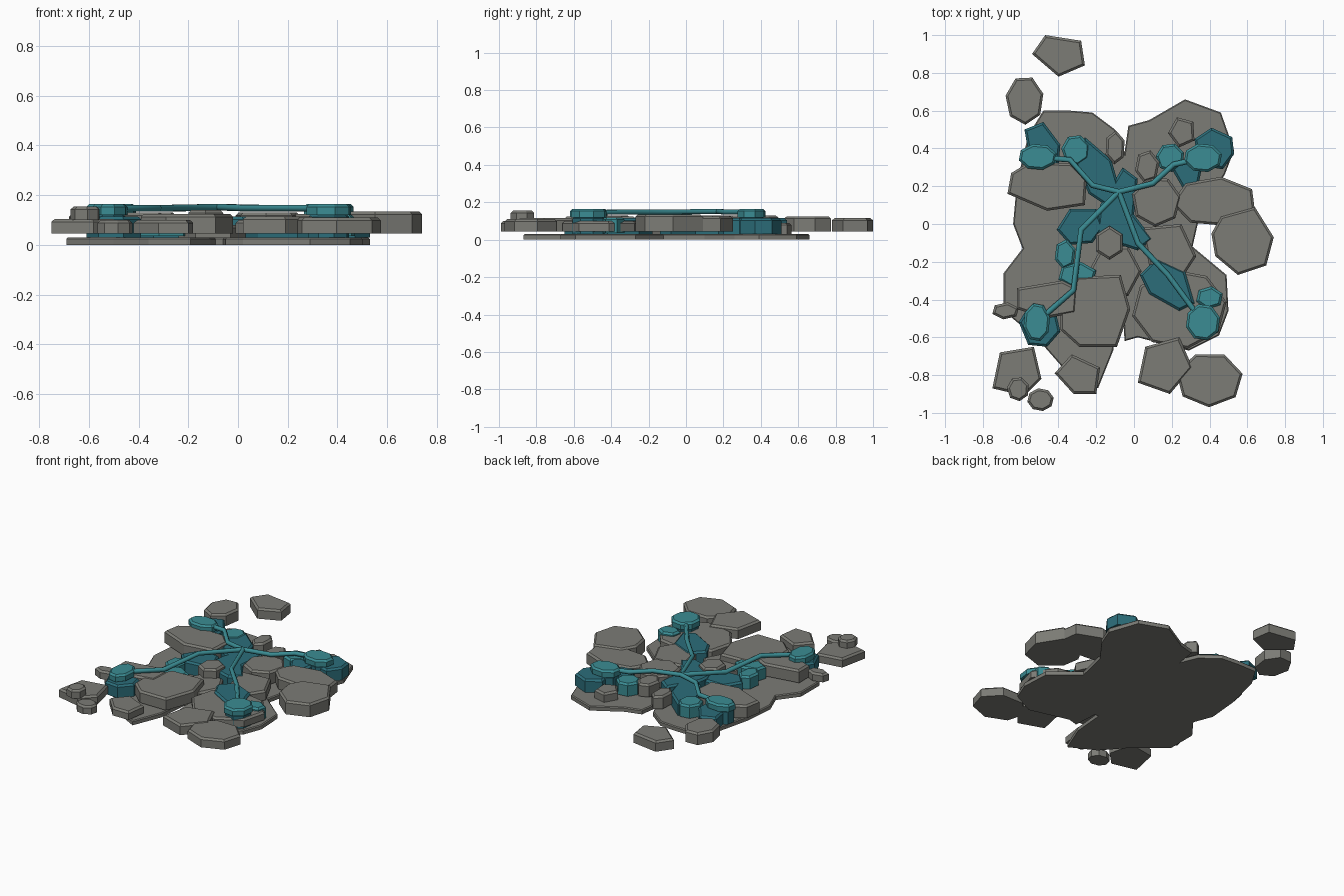
import bpy, bmesh, math


def material(name, rgb):
    m = bpy.data.materials.new(name)
    m.diffuse_color = (*rgb, 1)
    return m


STONE = material("grey stone", (0.2, 0.2, 0.18))
DARK = material("deep teal crystal", (0.025, 0.155, 0.195))
LIGHT = material("bright teal crystal", (0.043, 0.262, 0.292))


def slab(name, outline, z0, z1, mat, bevel=0.012):
    """Extrude a flat outline upward and chamfer its rim."""
    bm = bmesh.new()
    face = bm.faces.new([bm.verts.new((x, y, z0)) for x, y in outline])
    face.normal_update()
    if face.normal.z < 0:
        face.normal_flip()
    up = bmesh.ops.extrude_face_region(bm, geom=[face])
    top = [v for v in up["geom"] if isinstance(v, bmesh.types.BMVert)]
    bmesh.ops.translate(bm, verts=top, vec=(0, 0, z1 - z0))
    bmesh.ops.recalc_face_normals(bm, faces=bm.faces)
    rim = [e for e in bm.edges if all(abs(v.co.z - z1) < 1e-5 for v in e.verts)]
    bmesh.ops.bevel(bm, geom=rim, offset=bevel, segments=1, affect='EDGES')
    me = bpy.data.meshes.new(name)
    bm.to_mesh(me)
    bm.free()
    me.materials.append(mat)
    ob = bpy.data.objects.new(name, me)
    bpy.context.collection.objects.link(ob)
    return ob


def chunk(name, cx, cy, rx, ry, sides, turn, z0, z1, mat=STONE):
    """A polygon slab stretched to fill the given half-widths."""
    a = [math.radians(turn) + math.tau * i / sides for i in range(sides)]
    xs, ys = [math.cos(t) for t in a], [math.sin(t) for t in a]

    def fit(v, c, r):
        lo, hi = min(v), max(v)
        return [c + r * (2 * (k - lo) / (hi - lo) - 1) for k in v]
    slab(name, list(zip(fit(xs, cx, rx), fit(ys, cy, ry))), z0, z1, mat)


def vein(name, points, radius=0.015):
    """A raised tube along a path."""
    cu = bpy.data.curves.new(name, 'CURVE')
    cu.dimensions = '3D'
    cu.bevel_depth, cu.bevel_resolution, cu.use_fill_caps = radius, 1, True
    sp = cu.splines.new('POLY')
    sp.points.add(len(points) - 1)
    for p, co in zip(sp.points, points):
        p.co = (*co, 1)
    cu.materials.append(LIGHT)
    bpy.context.collection.objects.link(bpy.data.objects.new(name, cu))


# Thin ground plate with notches front and back
slab("base_plate", [
    (-0.48, 0.60), (-0.34, 0.60), (-0.22, 0.59), (-0.10, 0.50), (-0.05, 0.38),
    (-0.03, 0.52), (0.08, 0.55), (0.27, 0.66), (0.46, 0.59), (0.53, 0.39),
    (0.48, 0.26), (0.36, 0.10), (0.31, -0.12), (0.49, -0.27), (0.50, -0.46),
    (0.45, -0.59), (0.29, -0.67), (0.02, -0.60), (-0.05, -0.62), (-0.06, -0.45),
    (-0.09, -0.45), (-0.11, -0.67), (-0.19, -0.87), (-0.36, -0.78),
    (-0.50, -0.62), (-0.69, -0.46), (-0.69, -0.26), (-0.59, -0.13),
    (-0.64, 0.0), (-0.62, 0.22), (-0.56, 0.47)], 0.0, 0.03, STONE, 0.006)

# Irregular large paving stones
slab("far_stone", [(-0.47, 1.0), (-0.28, 0.97), (-0.26, 0.84), (-0.40, 0.78),
                   (-0.54, 0.90)], 0.045, 0.115, STONE)
slab("left_stone", [(-0.65, 0.27), (-0.55, 0.33), (-0.33, 0.32), (-0.25, 0.24),
                    (-0.26, 0.10), (-0.46, 0.07), (-0.67, 0.16)], 0.045, 0.13, STONE)
slab("right_outer_stone", [(0.41, -0.05), (0.46, 0.04), (0.64, 0.09), (0.74, -0.07),
                           (0.70, -0.22), (0.55, -0.27), (0.43, -0.17)], 0.045, 0.135, STONE)
slab("front_middle_stone", [(-0.39, -0.44), (-0.30, -0.28), (-0.07, -0.27), (-0.02, -0.45),
                            (-0.09, -0.65), (-0.29, -0.65), (-0.39, -0.56)], 0.045, 0.125, STONE)
slab("front_left_stone", [(-0.62, -0.34), (-0.38, -0.30), (-0.30, -0.34), (-0.31, -0.47),
                          (-0.47, -0.50), (-0.62, -0.45)], 0.045, 0.13, STONE)
slab("front_inner_stone", [(0.02, -0.84), (0.06, -0.65), (0.24, -0.60), (0.31, -0.76),
                           (0.19, -0.90)], 0.045, 0.115, STONE)
slab("front_tip_stone", [(-0.42, -0.79), (-0.33, -0.69), (-0.18, -0.76), (-0.20, -0.90),
                         (-0.32, -0.90)], 0.045, 0.10, STONE)
slab("corner_stone", [(-0.75, -0.87), (-0.71, -0.68), (-0.53, -0.65), (-0.49, -0.82),
                      (-0.58, -0.91)], 0.045, 0.105, STONE)
slab("centre_right_stone", [(0.04, -0.02), (0.25, 0.0), (0.33, -0.17), (0.24, -0.31),
                            (0.08, -0.22)], 0.045, 0.11, STONE)

# Rounder stones: centre, half-widths, sides, turn, bottom, top
for i, s in enumerate([
        (-0.58, 0.65, 0.10, 0.125, 7, 15, 0.045, 0.125),
        (0.12, 0.115, 0.13, 0.13, 7, 10, 0.045, 0.13),
        (0.42, 0.12, 0.22, 0.13, 7, 30, 0.045, 0.125),
        (0.24, -0.45, 0.25, 0.21, 8, 10, 0.045, 0.10),
        (0.40, -0.83, 0.175, 0.14, 7, 12, 0.045, 0.11),
        (-0.615, -0.875, 0.058, 0.063, 7, 20, 0.10, 0.155),
        (-0.495, -0.93, 0.07, 0.06, 8, 10, 0.045, 0.10),
        (-0.68, -0.46, 0.07, 0.045, 6, 20, 0.045, 0.10),
        (-0.13, -0.10, 0.07, 0.09, 6, 30, 0.06, 0.14),
        (-0.10, 0.405, 0.05, 0.09, 6, 25, 0.045, 0.13),
        (0.07, 0.305, 0.065, 0.085, 6, 15, 0.045, 0.13),
        (0.25, 0.485, 0.07, 0.08, 5, 40, 0.03, 0.09),
        (-0.10, -0.25, 0.14, 0.13, 6, 0, 0.03, 0.08)]):
    chunk(f"round_stone_{i + 1}", *s)

# Deep teal crystal beds
beds = [
    [(-0.58, 0.50), (-0.48, 0.54), (-0.39, 0.42), (-0.40, 0.30), (-0.55, 0.33)],
    [(-0.26, 0.46), (-0.12, 0.34), (-0.08, 0.20), (-0.15, 0.10), (-0.24, 0.16), (-0.32, 0.34)],
    [(-0.41, -0.03), (-0.34, 0.08), (-0.20, 0.08), (-0.16, -0.02), (-0.22, -0.10), (-0.34, -0.11)],
    [(-0.20, -0.07), (-0.18, 0.10), (-0.06, 0.30), (0.02, 0.24), (0.0, 0.05), (0.10, -0.08),
     (0.02, -0.14)],
    [(0.03, -0.27), (0.12, -0.18), (0.27, -0.25), (0.32, -0.42), (0.24, -0.46), (0.08, -0.37)],
    [(-0.61, -0.52), (-0.55, -0.42), (-0.42, -0.44), (-0.39, -0.57), (-0.46, -0.65), (-0.56, -0.64)],
    [(0.32, 0.45), (0.41, 0.51), (0.52, 0.46), (0.53, 0.37), (0.47, 0.29), (0.34, 0.31)],
    [(0.20, 0.29), (0.25, 0.34), (0.36, 0.30), (0.34, 0.20), (0.27, 0.17)]]
for i, outline in enumerate(beds):
    slab(f"crystal_bed_{i + 1}", outline, 0.03, 0.115, DARK)

# Bright teal buds resting low between the stones
for i, (x, y, rx, ry, n) in enumerate([
        (-0.31, 0.39, 0.075, 0.08, 7), (-0.365, -0.16, 0.055, 0.08, 6),
        (-0.30, -0.27, 0.10, 0.07, 6), (0.19, 0.35, 0.075, 0.075, 7),
        (0.40, -0.39, 0.07, 0.06, 6)]):
    chunk(f"crystal_bud_{i + 1}", x, y, rx, ry, n, 20, 0.035, 0.12, LIGHT)

# Raised pads and the veins that join them in the middle
hub = (-0.08, 0.17, 0.152)
arms = [("back_left", (-0.51, 0.355, 0.10, 0.068), [(-0.22, 0.205), (-0.34, 0.34)]),
        ("back_right", (0.365, 0.35, 0.10, 0.075), [(0.10, 0.215), (0.21, 0.315)]),
        ("front_left", (-0.515, -0.52, 0.07, 0.10), [(-0.28, -0.03), (-0.32, -0.35)]),
        ("front_right", (0.365, -0.52, 0.09, 0.095), [(0.02, -0.10), (0.18, -0.27)])]
for side, (x, y, rx, ry), bends in arms:
    chunk(f"{side}_pad_stem", x, y, rx * 0.9, ry * 0.9, 8, 15, 0.03, 0.125, DARK)
    chunk(f"{side}_pad", x, y, rx, ry, 8, 15, 0.12, 0.165, LIGHT)
    vein(f"{side}_vein", [hub] + [(a, b, 0.148) for a, b in bends] + [(x, y, 0.146)])
